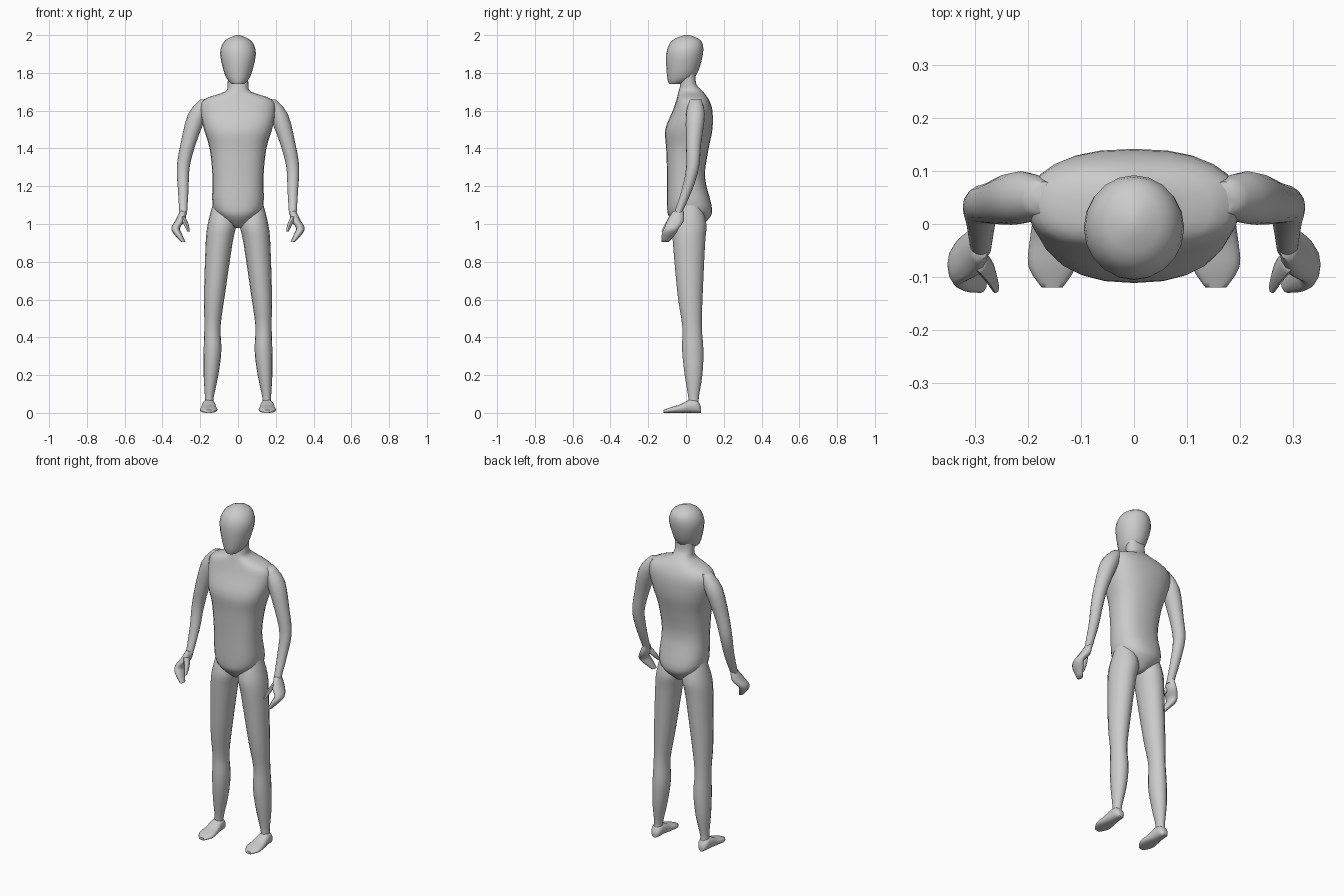
import bpy, bmesh, math

cube = bpy.data.objects.get("Cube")
if cube:
    bpy.data.objects.remove(cube, do_unlink=True)

light_grey = (0.6, 0.6, 0.6, 1)
material = bpy.data.materials.new("light_grey")
material.use_nodes = True
material.diffuse_color = light_grey
material.node_tree.nodes["Principled BSDF"].inputs["Base Color"].default_value = light_grey


def flowing(stations, steps=3):
    """Pass a smooth curve through the stations and yield the rings along it."""
    last = len(stations) - 1
    for index in range(last):
        before = stations[max(index - 1, 0)]
        start, end = stations[index], stations[index + 1]
        after = stations[min(index + 2, last)]
        for step in range(steps):
            t = step / steps
            yield [b + t / 2 * (c - a + t * (2 * a - 5 * b + 4 * c - d + t * (3 * (b - c) + d - a)))
                   for a, b, c, d in zip(before, start, end, after)]
    yield stations[last]


def rounded(value, power):
    return math.copysign(abs(value) ** (2 / power), value)


def loft(name, stations, sides=16, power=2, lying=False):
    """Skin rings given as x, y, z, half width and half depth."""
    bm = bmesh.new()
    loops = []
    for x, y, z, width, depth in flowing(stations):
        loop = []
        for side in range(sides):
            angle = math.tau * side / sides
            across = x + width * rounded(math.cos(angle), power)
            offset = depth * rounded(math.sin(angle), power)
            point = (across, y, z + offset) if lying else (across, y + offset, z)
            loop.append(bm.verts.new(point))
        loops.append(loop)
    for low, high in zip(loops, loops[1:]):
        for side in range(sides):
            bm.faces.new((low[side - 1], low[side], high[side], high[side - 1]))
    bm.faces.new(loops[0])
    bm.faces.new(loops[-1])
    bmesh.ops.recalc_face_normals(bm, faces=bm.faces)
    mesh = bpy.data.meshes.new(name)
    bm.to_mesh(mesh)
    bm.free()
    mesh.materials.append(material)
    part = bpy.data.objects.new(name, mesh)
    bpy.context.collection.objects.link(part)
    bpy.ops.object.select_all(action="DESELECT")
    part.select_set(True)
    bpy.context.view_layer.objects.active = part
    bpy.ops.object.shade_smooth_by_angle(angle=math.radians(60))


def trunk(name, profile, **options):
    """Symmetric part from height, half width, front and back."""
    loft(name, [(0, (front + back) / 2, z, width, (back - front) / 2)
                for z, width, front, back in profile], **options)


def limb(name, path, sign, flatten=1, **options):
    """Side part from height, x, y and radius; flatten deepens the section."""
    loft(name, [(sign * x, y, z, radius, radius * flatten)
                for z, x, y, radius in path], **options)


def foot(name, x, profile):
    """Flat-soled foot from y, half width and height of the instep."""
    loft(name, [(x, y, top / 2, width, top / 2)
                for y, width, top in profile], power=2.4, lying=True)


# Torso, from the crotch up through the shoulders into the neck
trunk("torso", [
    (0.98, 0.02, -0.03, 0.07),
    (1.04, 0.1, -0.09, 0.13),
    (1.1, 0.135, -0.1, 0.135),
    (1.25, 0.135, -0.1, 0.1),
    (1.4, 0.15, -0.105, 0.12),
    (1.5, 0.18, -0.11, 0.14),
    (1.6, 0.2, -0.07, 0.14),
    (1.66, 0.18, -0.05, 0.12),
    (1.7, 0.07, -0.04, 0.09),
    (1.74, 0.055, -0.03, 0.055),
    (1.8, 0.055, -0.03, 0.05),
], sides=24, power=2.4)

# Egg-shaped head whose jaw overhangs the neck
trunk("head", [
    (1.74, 0.03, -0.09, -0.03),
    (1.78, 0.065, -0.1, 0.05),
    (1.9, 0.095, -0.105, 0.09),
    (1.97, 0.07, -0.075, 0.08),
    (2, 0.01, -0.01, 0.02),
], sides=20)

for side, sign in (("left", 1), ("right", -1)):
    # Arm from shoulder to wrist, bent slightly forward at the elbow
    limb(side + "_arm", [
        (1.66, 0.17, 0.05, 0.03),
        (1.58, 0.215, 0.05, 0.05),
        (1.42, 0.265, 0.04, 0.04),
        (1.3, 0.29, 0.035, 0.034),
        (1.18, 0.29, 0.005, 0.028),
        (1.05, 0.29, -0.045, 0.02),
    ], sign)

    # Mitten hand curling forward and inward, with a separate thumb
    limb(side + "_hand", [
        (1.07, 0.29, -0.04, 0.016),
        (1.02, 0.305, -0.055, 0.026),
        (0.98, 0.33, -0.075, 0.023),
        (0.95, 0.32, -0.09, 0.022),
        (0.905, 0.29, -0.11, 0.012),
    ], sign, flatten=1.7, sides=12)
    limb(side + "_thumb", [
        (1.04, 0.295, -0.065, 0.015),
        (1, 0.275, -0.09, 0.013),
        (0.96, 0.262, -0.12, 0.007),
    ], sign, flatten=1.6, sides=8)

    # Leg from hip to ankle, with a narrow knee and a fuller calf
    limb(side + "_leg", [
        (1.1, 0.085, 0.02, 0.05),
        (1, 0.085, 0.018, 0.075),
        (0.9, 0.1, 0.016, 0.071),
        (0.62, 0.125, 0.022, 0.055),
        (0.46, 0.135, 0.032, 0.043),
        (0.33, 0.135, 0.036, 0.047),
        (0.2, 0.143, 0.04, 0.039),
        (0.08, 0.152, 0.04, 0.023),
        (0.03, 0.154, 0.04, 0.026),
    ], sign, flatten=1.2)

    # Foot from heel to toe
    foot(side + "_foot", sign * 0.155, [
        (0.08, 0.015, 0.03),
        (0.06, 0.03, 0.065),
        (0.02, 0.035, 0.07),
        (-0.03, 0.042, 0.045),
        (-0.08, 0.045, 0.03),
        (-0.12, 0.02, 0.015),
    ])
